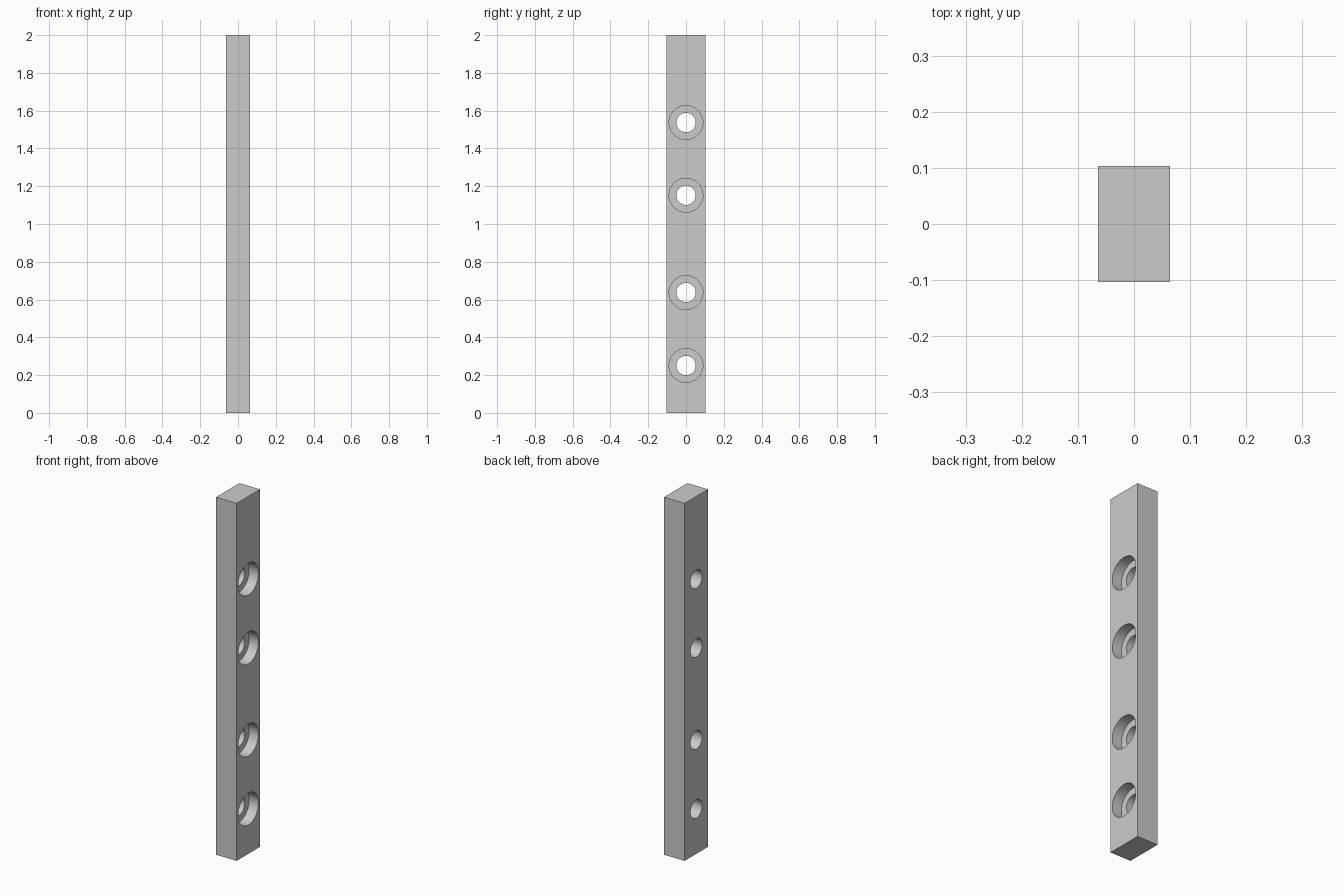
import bpy, bmesh, math
from mathutils import Matrix, Vector

old = bpy.data.objects.get("Cube")
if old:
    bpy.data.objects.remove(old, do_unlink=True)

WIDTH, DEPTH, HEIGHT = 0.128, 0.206, 2.0
BORE, COUNTERBORE, RECESS = 0.0513, 0.0895, 0.058
HOLE_HEIGHTS = (0.251, 0.637, 1.152, 1.537)

grey = bpy.data.materials.new("light_grey")
grey.use_nodes = True
colour = (0.6, 0.6, 0.6, 1)
grey.diffuse_color = colour
grey.node_tree.nodes["Principled BSDF"].inputs["Base Color"].default_value = colour


def make_object(name, bm):
    mesh = bpy.data.meshes.new(name)
    bmesh.ops.recalc_face_normals(bm, faces=bm.faces)
    bm.to_mesh(mesh)
    bm.free()
    mesh.materials.append(grey)
    obj = bpy.data.objects.new(name, mesh)
    bpy.context.collection.objects.link(obj)
    return obj


def add_stepped_plug(bm, z):
    """Revolve a stepped profile about an x-axis line at height z."""
    face_x, over = WIDTH / 2, 0.05
    floor_x = face_x - RECESS
    profile = [(-face_x - over, 0), (-face_x - over, BORE), (floor_x, BORE),
               (floor_x, COUNTERBORE), (face_x + over, COUNTERBORE), (face_x + over, 0)]
    verts = [bm.verts.new((x, r, z)) for x, r in profile]
    edges = [bm.edges.new(pair) for pair in zip(verts, verts[1:])]
    bmesh.ops.spin(bm, geom=verts + edges, cent=(0, 0, z), axis=(1, 0, 0),
                   angle=math.tau, steps=64, use_duplicate=False)


# Rectangular bar
bm = bmesh.new()
bmesh.ops.create_cube(bm, size=1, matrix=Matrix.Translation((0, 0, HEIGHT / 2))
                      @ Matrix.Diagonal((WIDTH, DEPTH, HEIGHT, 1)))
bar = make_object("mounting_bar", bm)

# Counterbored screw holes, wide on the left (+x) side
bm = bmesh.new()
for z in HOLE_HEIGHTS:
    add_stepped_plug(bm, z)
bmesh.ops.remove_doubles(bm, verts=bm.verts, dist=0.0001)
cutter = make_object("hole_cutter", bm)
cutter.hide_render = True

cut = bar.modifiers.new("screw_holes", "BOOLEAN")
cut.operation = "DIFFERENCE"
cut.solver = "EXACT"
cut.object = cutter

bpy.ops.object.select_all(action="DESELECT")
bar.select_set(True)
bpy.context.view_layer.objects.active = bar
bpy.ops.object.modifier_apply(modifier=cut.name)
bpy.data.objects.remove(cutter, do_unlink=True)

# Smooth bores with crisp rims
bpy.ops.object.shade_smooth_by_angle(angle=math.radians(30))
